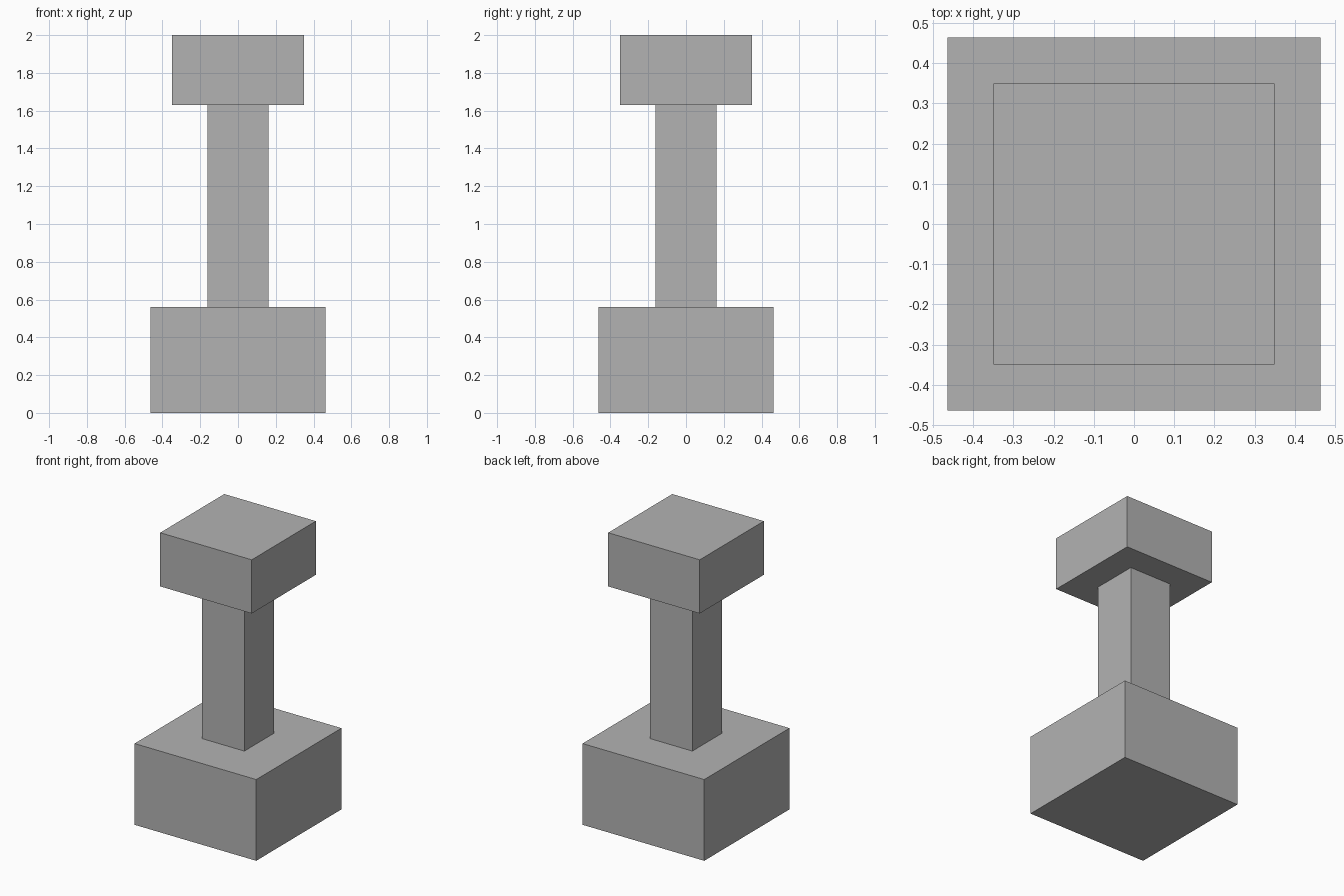
import bpy

# Remove the default cube
default = bpy.data.objects.get("Cube")
if default:
    bpy.data.objects.remove(default, do_unlink=True)

# Single stone grey material
grey = bpy.data.materials.new("stone_grey")
grey.use_nodes = True
colour = (0.45, 0.45, 0.45, 1)
grey.diffuse_color = colour
grey.node_tree.nodes["Principled BSDF"].inputs["Base Color"].default_value = colour


def square_block(name, half_width, bottom, top):
    """Square block centred on the vertical axis."""
    bpy.ops.mesh.primitive_cube_add(size=1, location=(0, 0, (bottom + top) / 2))
    block = bpy.context.object
    block.name = block.data.name = name
    block.scale = (2 * half_width, 2 * half_width, top - bottom)
    bpy.ops.object.transform_apply(location=False, rotation=False, scale=True)
    block.data.materials.append(grey)
    return block


# Heights where the blocks meet
base_top, cap_bottom = 0.56, 1.63

# Wide base, slim shaft and overhanging cap
square_block("base", 0.464, 0, base_top)
square_block("shaft", 0.162, base_top, cap_bottom)
square_block("cap", 0.349, cap_bottom, 2)
